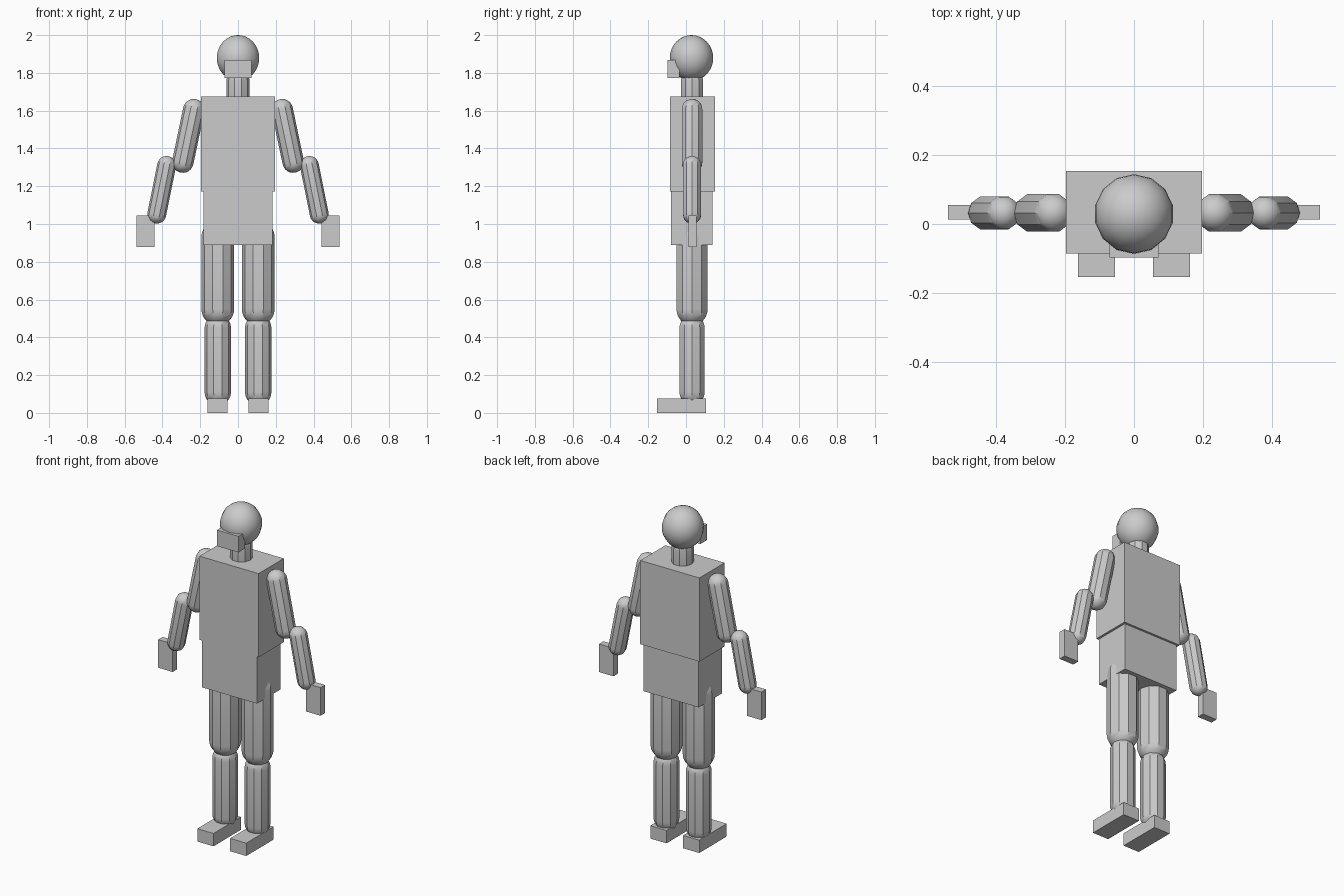
import bpy, bmesh, math
from mathutils import Vector, Matrix

cube = bpy.data.objects.get("Cube")
if cube:
    bpy.data.objects.remove(cube, do_unlink=True)

# One plain grey for the whole mannequin
grey = bpy.data.materials.new("plain_grey")
grey.use_nodes = True
COLOUR = (0.6, 0.6, 0.6, 1.0)
grey.diffuse_color = COLOUR
grey.node_tree.nodes["Principled BSDF"].inputs["Base Color"].default_value = COLOUR

SIDES = 10     # facets round each limb
CAP = 6        # steps in each rounded end
DEPTH = 0.032  # y of the body's centre line


def add_object(name, bm, smooth=False):
    bmesh.ops.recalc_face_normals(bm, faces=bm.faces[:])
    mesh = bpy.data.meshes.new(name)
    bm.to_mesh(mesh)
    bm.free()
    mesh.materials.append(grey)
    obj = bpy.data.objects.new(name, mesh)
    bpy.context.collection.objects.link(obj)
    if smooth:
        bpy.ops.object.select_all(action='DESELECT')
        obj.select_set(True)
        bpy.context.view_layer.objects.active = obj
        bpy.ops.object.shade_smooth_by_angle(angle=math.radians(30))
    return obj


def box(name, low, high):
    """Box between two opposite corners."""
    low, high = Vector(low), Vector(high)
    bm = bmesh.new()
    bmesh.ops.create_cube(bm, size=1)
    bmesh.ops.scale(bm, vec=high - low, verts=bm.verts)
    bmesh.ops.translate(bm, vec=(low + high) / 2, verts=bm.verts)
    return add_object(name, bm)


def capsule(name, radius, top, bottom):
    """Faceted capsule between two cap centres given as (x, z)."""
    a = Vector((top[0], DEPTH, top[1]))
    b = Vector((bottom[0], DEPTH, bottom[1]))
    half = (a - b).length / 2
    bm = bmesh.new()
    # Half outline from the lower pole to the upper pole
    outline = []
    for sign in (-1, 1):
        for i in range(CAP + 1):
            t = math.pi / 2 * (i / CAP if sign > 0 else 1 - i / CAP)
            outline.append((radius * math.cos(t), sign * (half + radius * math.sin(t))))
    verts = [bm.verts.new((r, 0, z)) for r, z in outline]
    edges = [bm.edges.new(pair) for pair in zip(verts, verts[1:])]
    bmesh.ops.spin(bm, geom=verts + edges, cent=(0, 0, 0), axis=(0, 0, 1),
                   angle=math.tau, steps=SIDES, use_duplicate=False)
    bmesh.ops.remove_doubles(bm, verts=bm.verts[:], dist=1e-4)
    # Lean in the front plane only
    lean = math.atan2(a.x - b.x, a.z - b.z)
    bm.transform(Matrix.Translation((a + b) / 2) @ Matrix.Rotation(lean, 4, 'Y'))
    return add_object(name, bm, True)


def side_box(name, s, low, high):
    """Box on the left (s = 1) or mirrored to the right (s = -1)."""
    xs = sorted((s * low[0], s * high[0]))
    return box(name, (xs[0], *low[1:]), (xs[1], *high[1:]))


# Head, face block and neck
bm = bmesh.new()
bmesh.ops.create_uvsphere(bm, u_segments=14, v_segments=16, radius=1)
bm.transform(Matrix.Translation((0, 0.029, 1.879)) @ Matrix.Diagonal((0.115, 0.115, 0.121, 1)))
add_object("head", bm, True)
box("face_block", (-0.071, -0.097, 1.772), (0.071, -0.035, 1.868))
capsule("neck", 0.061, (0, 1.76), (0, 1.66))

# Trunk
box("chest", (-0.196, -0.085, 1.173), (0.196, 0.153, 1.674))
box("pelvis", (-0.182, -0.08, 0.89), (0.182, 0.14, 1.173))

# Limbs, built once for each side
for side, s in (("left", 1), ("right", -1)):
    capsule(side + "_upper_arm", 0.057, (s * 0.234, 1.605), (s * 0.292, 1.328))
    capsule(side + "_forearm", 0.050, (s * 0.378, 1.310), (s * 0.430, 1.052))
    side_box(side + "_hand", s, (0.442, 0.013, 0.877), (0.538, 0.055, 1.045))
    capsule(side + "_thigh", 0.087, (s * 0.107, 0.93), (s * 0.107, 0.55))
    capsule(side + "_shin", 0.070, (s * 0.107, 0.45), (s * 0.107, 0.11))
    side_box(side + "_foot", s, (0.055, -0.153, 0), (0.162, 0.106, 0.077))
